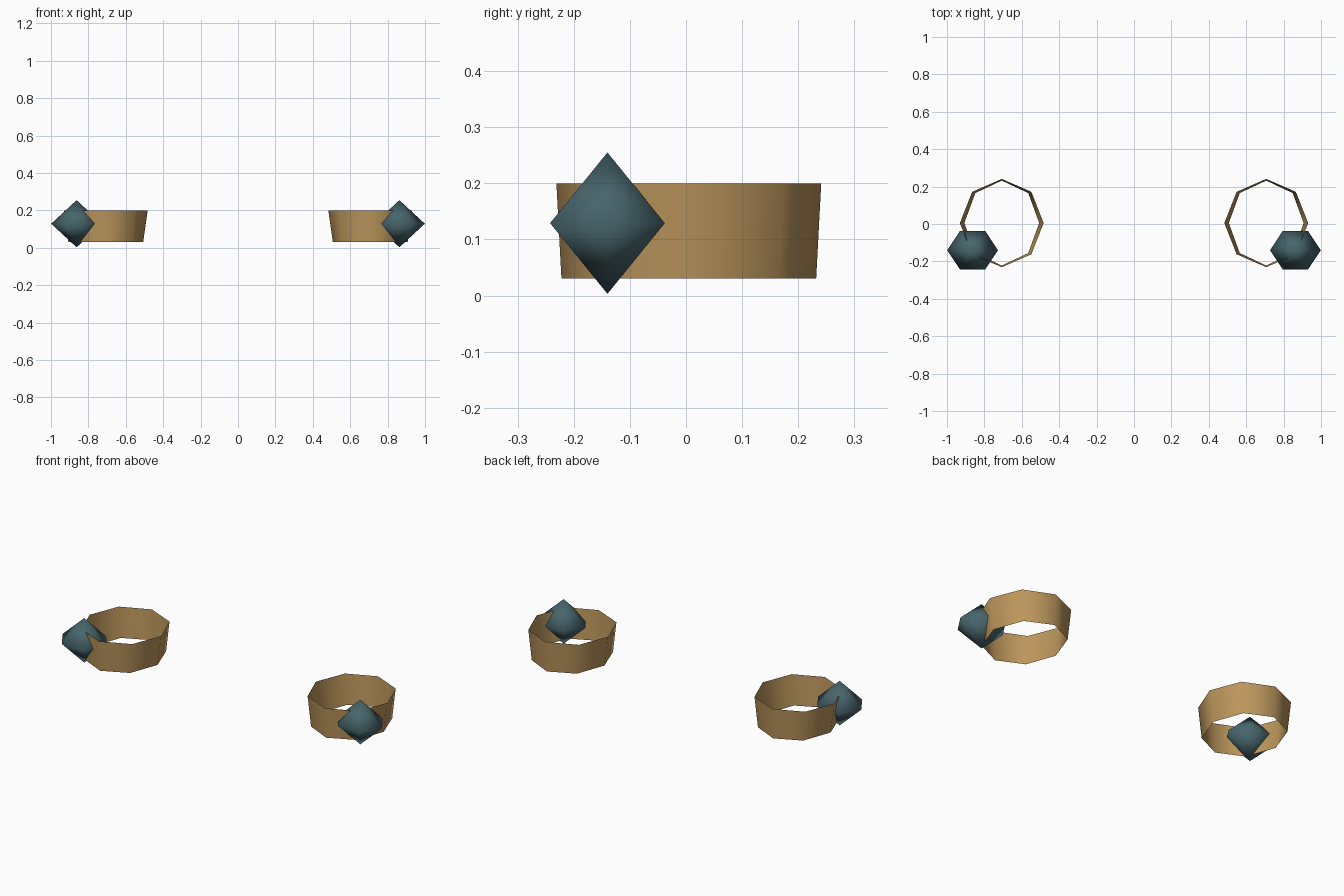
import bpy, bmesh
from math import cos, sin, pi

cube = bpy.data.objects.get("Cube")
if cube:
    bpy.data.objects.remove(cube, do_unlink=True)


def material(name, colour):
    mat = bpy.data.materials.new(name)
    mat.use_nodes = True
    mat.diffuse_color = (*colour, 1)
    mat.node_tree.nodes["Principled BSDF"].inputs["Base Color"].default_value = (*colour, 1)
    return mat


bronze = material("bronze", (0.50, 0.305, 0.107))
slate = material("dark_teal", (0.063, 0.13, 0.15))


def ring(bm, sides, rx, ry, z):
    return [bm.verts.new((rx * cos(2 * pi * i / sides), ry * sin(2 * pi * i / sides), z))
            for i in range(sides)]


def finish(bm, name, location, mat):
    bmesh.ops.recalc_face_normals(bm, faces=bm.faces[:])
    for face in bm.faces:
        face.smooth = True
    mesh = bpy.data.meshes.new(name)
    bm.to_mesh(mesh)
    bm.free()
    mesh.materials.append(mat)
    obj = bpy.data.objects.new(name, mesh)
    obj.location = location
    bpy.context.collection.objects.link(obj)


def band(name, x):
    # open eight-sided cuff, slightly wider at the top
    bm = bmesh.new()
    low = ring(bm, 8, 0.2, 0.227, 0.03)
    high = ring(bm, 8, 0.224, 0.236, 0.2)
    for i in range(8):
        j = (i + 1) % 8
        bm.faces.new((low[i], low[j], high[j], high[i]))
    finish(bm, name, (x, 0.005, 0), bronze)


def gem(name, x):
    # six-sided double pyramid
    bm = bmesh.new()
    girdle = ring(bm, 6, 0.136, 0.118, 0)
    for z in (-0.126, 0.126):
        tip = bm.verts.new((0, 0, z))
        for i in range(6):
            bm.faces.new((girdle[i], girdle[(i + 1) % 6], tip))
    finish(bm, name, (x, -0.14, 0.129), slate)


for side, s in (("left", 1), ("right", -1)):
    band(side + "_band", s * 0.707)
    gem(side + "_gem", s * 0.863)
